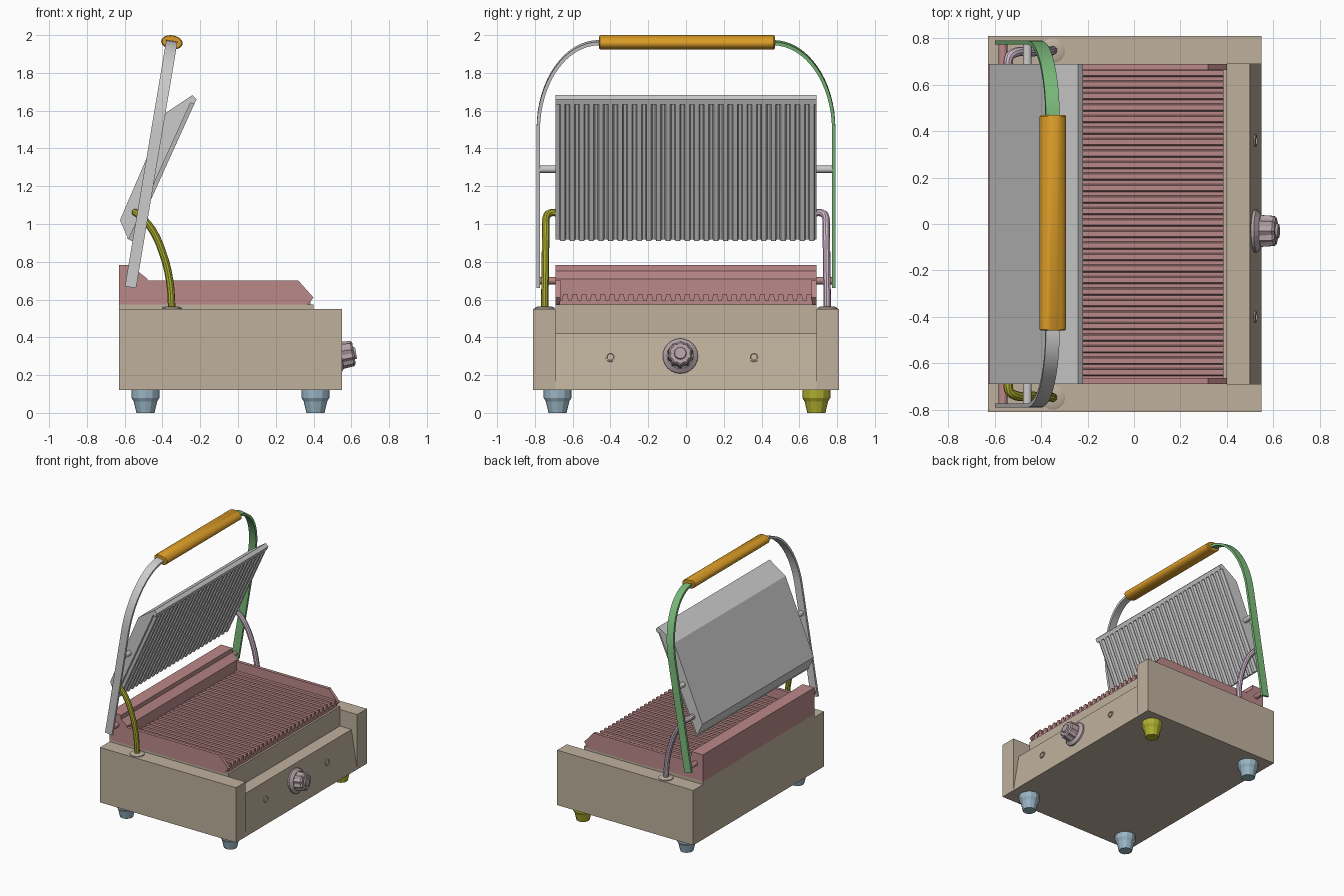
import bpy, bmesh
from math import pi, cos, sin, hypot
from mathutils import Matrix, Vector

if "Cube" in bpy.data.objects:
    bpy.data.objects.remove(bpy.data.objects["Cube"])

def mat(name, col):
    m = bpy.data.materials.new(name)
    m.diffuse_color = (*col, 1)
    m.use_nodes = True
    m.node_tree.nodes["Principled BSDF"].inputs["Base Color"].default_value = m.diffuse_color
    return m

TAN = mat("tan", (.52, .44, .34)); RED = mat("dull_red", (.50, .25, .25))
ORANGE = mat("orange", (.70, .33, .02)); GREEN = mat("green", (.2, .5, .2))
OLIVE = mat("olive", (.42, .42, .03)); PINK = mat("pink", (.65, .5, .62))
BLUE = mat("blue", (.32, .46, .55)); MAUVE = mat("mauve", (.45, .36, .38))

def finish(name, bm, m=None, smooth=False):
    bmesh.ops.recalc_face_normals(bm, faces=bm.faces)
    me = bpy.data.meshes.new(name)
    bm.to_mesh(me); bm.free()
    ob = bpy.data.objects.new(name, me)
    bpy.context.collection.objects.link(ob)
    if m: me.materials.append(m)
    if smooth:
        bpy.ops.object.select_all(action='DESELECT')
        ob.select_set(True); bpy.context.view_layer.objects.active = ob
        bpy.ops.object.shade_smooth_by_angle(angle=.6)
    return ob

def loft(bm, rings):
    """Closed solid through equal-length rings of points."""
    vs = [[bm.verts.new(p) for p in r] for r in rings]
    n = len(vs[0])
    for a, b in zip(vs, vs[1:]):
        for i in range(n):
            bm.faces.new((a[i], a[(i+1) % n], b[(i+1) % n], b[i]))
    bm.faces.new(vs[0]); bm.faces.new(vs[-1])

def prism_y(bm, prof, y0, y1):
    loft(bm, [[(x, y, z) for x, z in prof] for y in (y0, y1)])

def lathe(bm, prof, seg, M=Matrix(), flute=0, sx=1):
    """Rings of (radius, height) around local z; flute dents every other point."""
    loft(bm, [[M @ Vector((sx*r*(1-flute*(i % 2))*cos(2*pi*i/seg),
                           r*(1-flute*(i % 2))*sin(2*pi*i/seg), h))
               for i in range(seg)] for r, h in prof])

def along_y(x, y, z):
    return Matrix.Translation((x, y, z)) @ Matrix.Rotation(-pi/2, 4, 'X')

def comb(n, half, base, low, high):
    """Ribbed cross-section as (y, depth) points."""
    p = 2*half/n
    pts = [(-half, base)]
    for i in range(n):
        y = -half + i*p
        pts += [(y+.02*p, low), (y+.28*p, low), (y+.40*p, high), (y+.85*p, high), (y+.98*p, low)]
    return pts + [(half, base)]

# housing: two side boxes, centre with drip ledge and sloped control panel
bm = bmesh.new()
for s in (-1, 1):
    prism_y(bm, [(-.63, .12), (.55, .12), (.55, .55), (-.63, .55)], s*.69, s*.81)
prism_y(bm, [(-.63, .12), (.55, .12), (.50, .42), (.40, .42), (.40, .575), (-.63, .575)], -.69, .69)
finish("housing", bm, TAN)

# feet
for x in (-.49, .41):
    for y in (-.68, .69):
        bm = bmesh.new()
        lathe(bm, [(.048, 0), (.062, .06), (.074, .08), (.074, .125)], 12, Matrix.Translation((x, y, 0)))
        finish("foot", bm, OLIVE if x > 0 and y > 0 else BLUE)

# lower griddle: ribbed floor, side walls, back block
bm = bmesh.new()
c = comb(27, .67, .57, .595, .63)
loft(bm, [[(x, y, z) for y, z in c] for x in (-.5, .385)])
side = [(-.6, .565), (.36, .565), (.40, .61), (.32, .70), (-.6, .70)]
for s in (-1, 1):
    prism_y(bm, side, s*.665, s*.69)
prism_y(bm, [(-.63, .565), (-.48, .565), (-.48, .71), (-.53, .75), (-.53, .783), (-.63, .783)], -.69, .69)
finish("lower_griddle", bm, RED)

# upper griddle: wedge-backed cover with ribbed face
bm = bmesh.new()
prism_y(bm, [(-.58, .919), (-.252, 1.642), (-.232, 1.633), (-.22, 1.66), (-.242, 1.682),
             (-.38, 1.59), (-.625, 1.02)], -.69, .69)
A, d = Vector((-.56, 0, .91)), Vector((.34, 0, .75)).normalized()
nrm = Vector((d.z, 0, -d.x))
c = comb(27, .685, -.03, -.021, 0)
loft(bm, [[A + d*t + nrm*h + Vector((0, y, 0)) for y, h in c] for t in (0, .80)])
finish("upper_griddle", bm)

# bow arms: flat bars bent toward the handle, leaning with the lid
T = Vector((.22, 0, 1.31)).normalized()
W = Vector((T.z, 0, -T.x))
def on_bow(y, z, w):
    return Vector((-.57 + (z-.66)*.168, y, z)) + W*w
for s, m, nm in ((-1, None, "left_arm"), (1, GREEN, "right_arm")):
    bm = bmesh.new()
    path = [(0, .665), (0, 1.1)] + [(i*pi/32, 1.5) for i in range(17)]
    rings = []
    for a, z in path:
        ring = []
        for e, w in ((-.009, -.03), (.009, -.03), (.009, .03), (-.009, .03)):
            ring.append(on_bow(s*(.46 + (.322+e)*cos(a)), z + (.46+e)*sin(a), w))
        rings.append(ring)
    rings.append([p - Vector((0, s*.04, 0)) for p in rings[-1]])
    loft(bm, rings)
    finish(nm, bm, m, True)

# handle grip: oval tube
bm = bmesh.new()
M = Matrix.Translation((-.35, -.46, 1.962)) @ Matrix.Rotation(.166, 4, 'Y') @ Matrix.Rotation(-pi/2, 4, 'X')
lathe(bm, [(.033, 0), (.037, .006), (.037, .924), (.033, .93)], 24, M, sx=1.55)
finish("handle_grip", bm, ORANGE, True)

# pivot pins
for x, z, m, nm in ((-.46, 1.29, None, "upper_pin"), (-.565, .70, RED, "lower_pin")):
    for s in (-1, 1):
        bm = bmesh.new()
        lathe(bm, [(.019, 0), (.019, .11)], 16, along_y(x, s*.73 - .055, z))
        finish(nm, bm, m, True)

# curved support rods with base collars
for s, m in ((-1, OLIVE), (1, PINK)):
    cu = bpy.data.curves.new("support_rod", 'CURVE')
    cu.dimensions = '3D'
    cu.bevel_depth = .02; cu.bevel_resolution = 3; cu.use_fill_caps = True
    pts = [(-.35, .748, .55), (-.362, .746, .70), (-.40, .744, .85), (-.455, .742, .97),
           (-.515, .738, 1.04), (-.538, .72, 1.058), (-.543, .675, 1.06)]
    sp = cu.splines.new('BEZIER')
    sp.bezier_points.add(len(pts)-1)
    sp.resolution_u = 6
    for b, (x, y, z) in zip(sp.bezier_points, pts):
        b.co = (x, s*y, z)
        b.handle_left_type = b.handle_right_type = 'AUTO'
    ob = bpy.data.objects.new("support_rod", cu)
    bpy.context.collection.objects.link(ob)
    cu.materials.append(m)
    bpy.ops.object.select_all(action='DESELECT')
    ob.select_set(True); bpy.context.view_layer.objects.active = ob
    bpy.ops.object.convert(target='MESH')
    bpy.ops.object.shade_smooth_by_angle(angle=.6)
    bm = bmesh.new()
    lathe(bm, [(.053, .545), (.053, .556), (.04, .562)], 20, Matrix.Translation((-.35, s*.748, 0)))
    finish("rod_collar", bm, TAN, True)

# dial and indicator lamps, square to the sloped panel
def on_panel(y, z):
    return Matrix.Translation((.55 - (z-.12)/6, y, z)) @ Matrix.Rotation(pi/2 - .165, 4, 'Y')
K = on_panel(-.03, .30)
bm = bmesh.new()
lathe(bm, [(.093, -.005), (.093, .012), (.07, .03)], 24, K)
lathe(bm, [(.072, .028), (.068, .085), (.058, .095)], 20, K, flute=.14)
lathe(bm, [(.034, .09), (.03, .106)], 16, K)
finish("dial", bm, MAUVE)
for y in (-.40, .36):
    bm = bmesh.new()
    lathe(bm, [(.026, -.005), (.026, .006), (.019, .008), (.017, .003)], 18, on_panel(y, .295))
    finish("indicator_lamp", bm, TAN, True)
